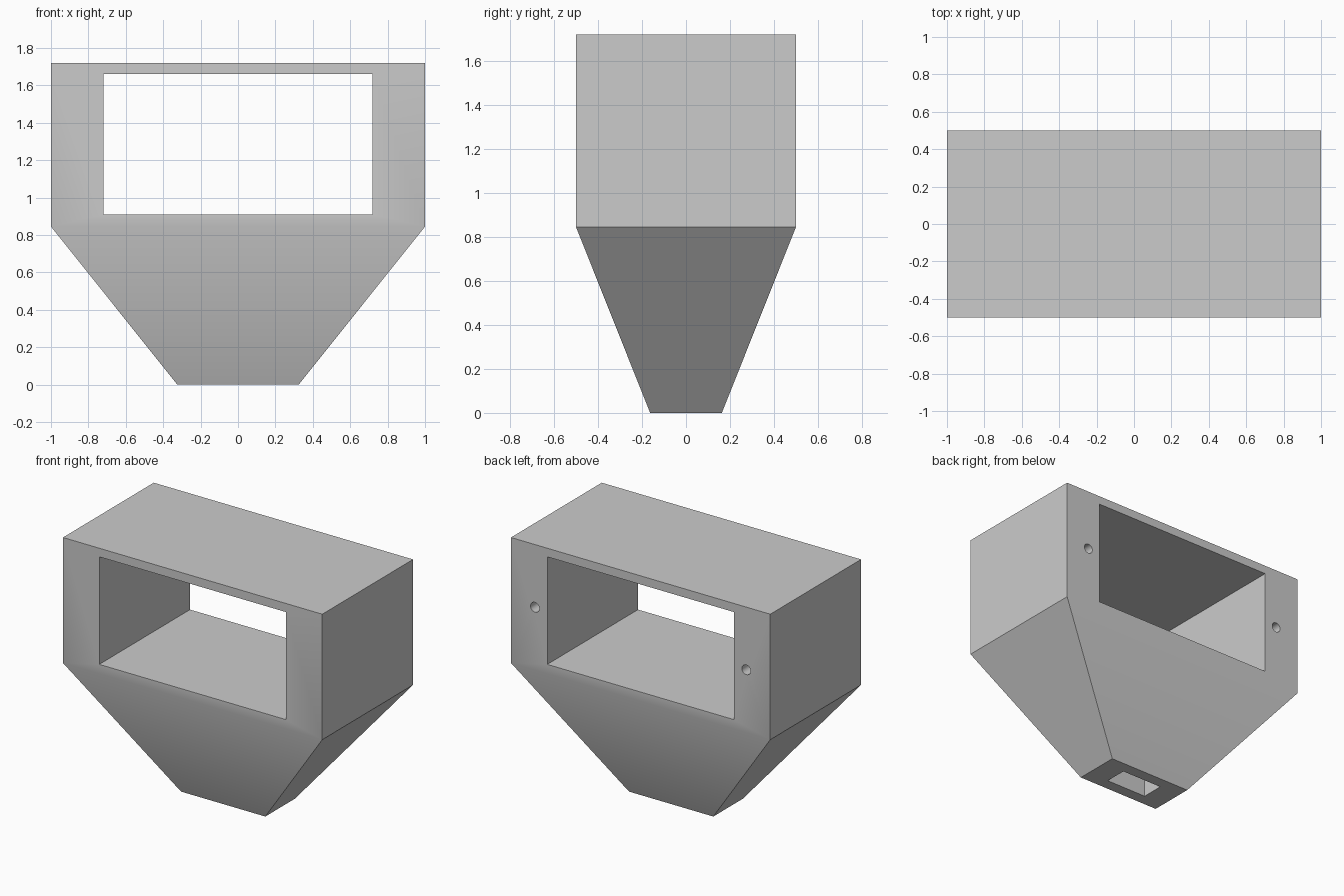
import bpy
import bmesh
from math import radians

default = bpy.data.objects.get("Cube")
if default:
    bpy.data.objects.remove(default, do_unlink=True)

grey = bpy.data.materials.new("light_grey")
grey.use_nodes = True
colour = (0.6, 0.6, 0.6, 1)
grey.diffuse_color = colour
grey.node_tree.nodes["Principled BSDF"].inputs["Base Color"].default_value = colour


def make_object(name, bm):
    bmesh.ops.recalc_face_normals(bm, faces=bm.faces)
    mesh = bpy.data.meshes.new(name)
    bm.to_mesh(mesh)
    bm.free()
    mesh.materials.append(grey)
    obj = bpy.data.objects.new(name, mesh)
    bpy.context.collection.objects.link(obj)
    return obj


def loft(name, sections):
    """Stack centred rectangles (half width, half depth, height) into a solid."""
    bm = bmesh.new()
    rings = [[bm.verts.new((sx * w, sy * d, z))
              for sx, sy in ((-1, -1), (1, -1), (1, 1), (-1, 1))]
             for w, d, z in sections]
    for low, high in zip(rings, rings[1:]):
        for i in range(4):
            j = (i + 1) % 4
            bm.faces.new((low[i], low[j], high[j], high[i]))
    bm.faces.new(rings[0])
    bm.faces.new(rings[-1])
    return make_object(name, bm)


def cylinder_y(name, x, y, z, radius, length):
    bpy.ops.mesh.primitive_cylinder_add(
        vertices=32, radius=radius, depth=length,
        location=(x, y, z), rotation=(radians(90), 0, 0))
    obj = bpy.context.object
    obj.name = name
    obj.data.materials.append(grey)
    return obj


# Rectangular housing on a tapered base
housing = loft("housing", [(0.325, 0.163, 0), (1, 0.5, 0.845), (1, 0.5, 1.72)])

# Cutters: window through the housing, socket underneath, screw holes at the back
cutters = [
    loft("window_cutter", [(0.72, 0.7, 0.91), (0.72, 0.7, 1.66)]),
    loft("socket_cutter", [(0.16, 0.081, -0.1), (0.16, 0.081, 0.4)]),
]
for side, sx in (("left", 1), ("right", -1)):
    cutters.append(cylinder_y(side + "_screw_hole_cutter", sx * 0.815, 0.45, 1.283, 0.034, 0.5))

for cutter in cutters:
    cutter.hide_render = True
    cutter.hide_viewport = True
    cut = housing.modifiers.new(cutter.name, 'BOOLEAN')
    cut.operation = 'DIFFERENCE'
    cut.solver = 'EXACT'
    cut.object = cutter

# Bake the cuts, then drop the cutters
bpy.context.view_layer.update()
graph = bpy.context.evaluated_depsgraph_get()
baked = bpy.data.meshes.new_from_object(housing.evaluated_get(graph))
housing.modifiers.clear()
housing.data = baked
for cutter in cutters:
    bpy.data.objects.remove(cutter, do_unlink=True)

# Soft crease on the front and back, sharp edges elsewhere
bpy.ops.object.select_all(action='DESELECT')
housing.select_set(True)
bpy.context.view_layer.objects.active = housing
bpy.ops.object.shade_smooth_by_angle(angle=radians(30))
